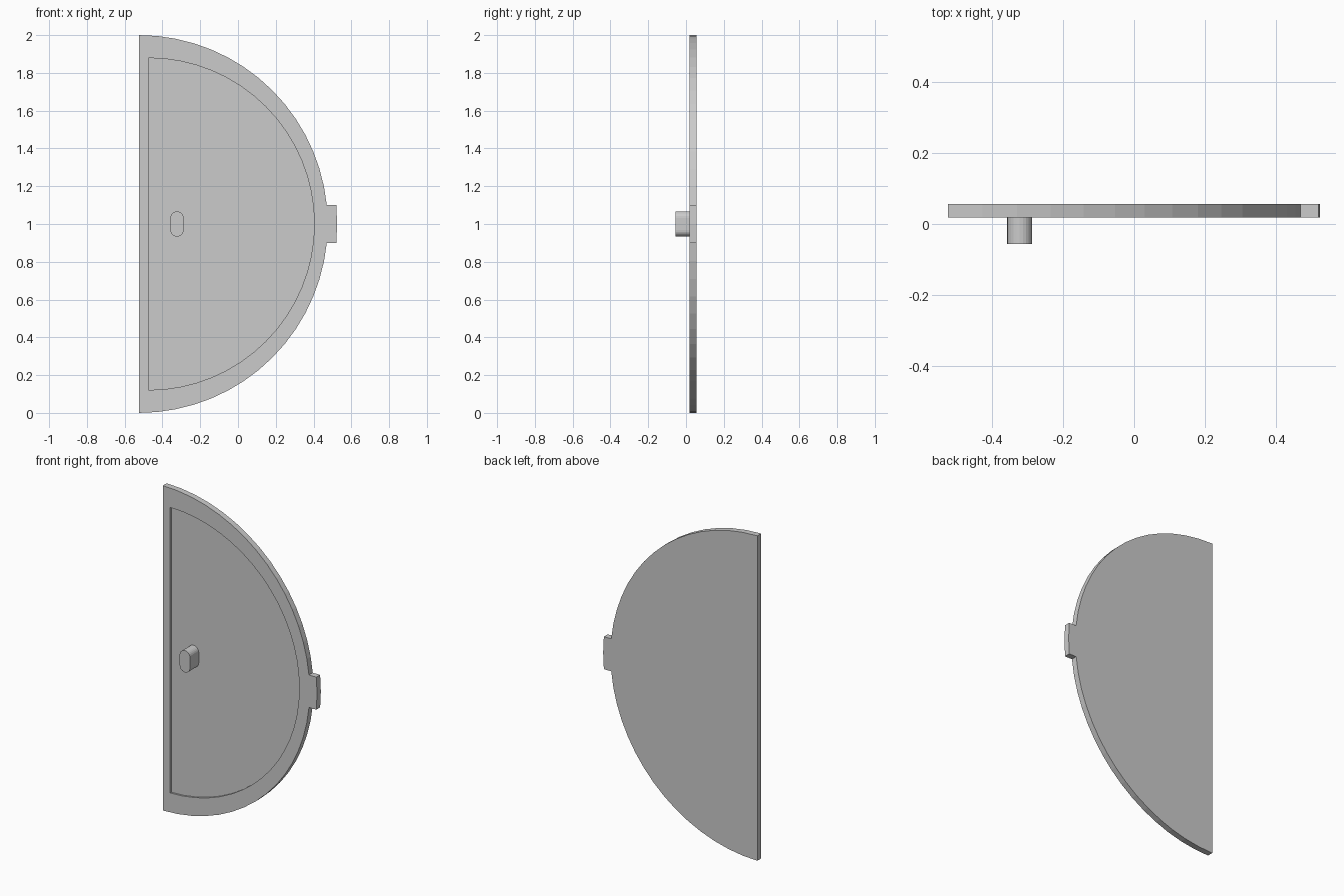
import bpy, bmesh
from math import sin, cos, asin, radians, pi

if "Cube" in bpy.data.objects:
    bpy.data.objects.remove(bpy.data.objects["Cube"])


def arc(cx, cz, r, a0, a1, n):
    """Points on an arc in the XZ plane, angles in radians."""
    return [(cx + r * cos(a0 + (a1 - a0) * i / n),
             cz + r * sin(a0 + (a1 - a0) * i / n)) for i in range(n + 1)]


def prism(name, outline, y0, y1):
    """Extrude an XZ outline from y0 to y1."""
    bm = bmesh.new()
    face = bm.faces.new([bm.verts.new((x, y0, z)) for x, z in outline])
    new = bmesh.ops.extrude_face_region(bm, geom=[face])["geom"]
    for v in new:
        if isinstance(v, bmesh.types.BMVert):
            v.co.y = y1
    bmesh.ops.recalc_face_normals(bm, faces=bm.faces)
    mesh = bpy.data.meshes.new(name)
    bm.to_mesh(mesh)
    bm.free()
    obj = bpy.data.objects.new(name, mesh)
    bpy.context.collection.objects.link(obj)
    return obj


FLAT_X, MID_Z = -0.525, 1.0
FRONT, BACK, FLOOR = 0.019, 0.056, 0.03

# Half-disc door panel with a small tab on the curved side
a_in, a_out = asin(0.1), asin(0.1 / 1.05)
outline = (arc(FLAT_X, MID_Z, 1.0, -pi / 2, -a_in, 15)
           + arc(FLAT_X, MID_Z, 1.05, -a_out, a_out, 2)
           + arc(FLAT_X, MID_Z, 1.0, a_in, pi / 2, 15))
panel = prism("door_panel", outline, FRONT, BACK)

# Shallow recess in the front face
cutter = prism("recess_cutter",
               arc(FLAT_X + 0.05, MID_Z, 0.879, -pi / 2, pi / 2, 32),
               FRONT - 0.05, FLOOR)
cutter.hide_render = True
cutter.hide_set(True)
cut = panel.modifiers.new("recess", "BOOLEAN")
cut.operation = "DIFFERENCE"
cut.solver = "EXACT"
cut.object = cutter

# Rounded-end knob
kx, kr, half = -0.323, 0.035, 0.032
prism("knob",
      arc(kx, MID_Z + half, kr, 0, pi, 12) + arc(kx, MID_Z - half, kr, pi, 2 * pi, 12),
      -0.056, FLOOR)
